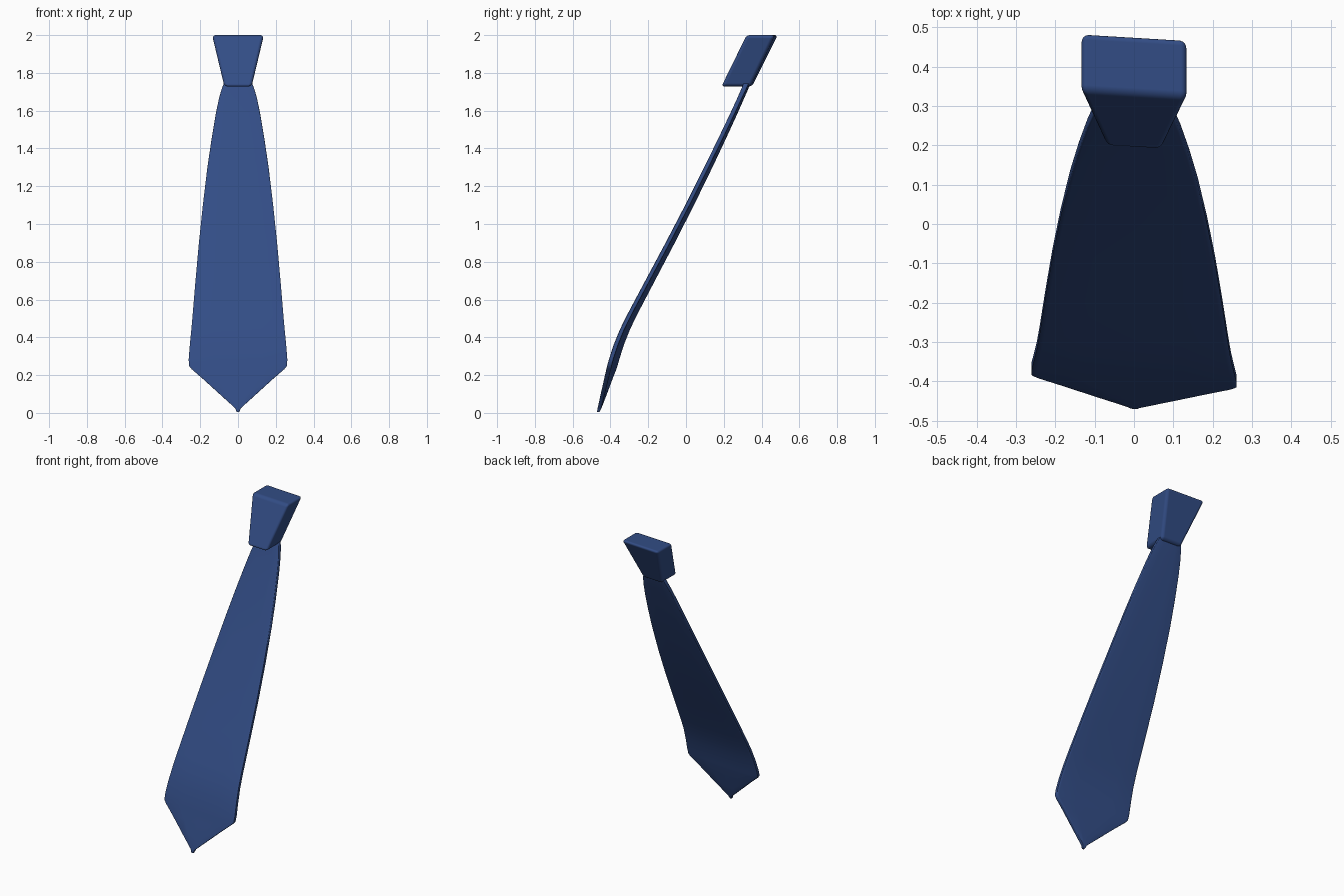
import bpy, bmesh, math

if "Cube" in bpy.data.objects:
    bpy.data.objects.remove(bpy.data.objects["Cube"])

YAW = -0.06  # slight turn of the whole tie around z

blue = bpy.data.materials.new("tie blue")
blue.diffuse_color = (0.032, 0.073, 0.235, 1)
blue.use_nodes = True
blue.node_tree.nodes["Principled BSDF"].inputs["Base Color"].default_value = blue.diffuse_color


def finish(bm, name, angle):
    """Turn a bmesh into a smooth shaded blue object."""
    bmesh.ops.recalc_face_normals(bm, faces=bm.faces)
    mesh = bpy.data.meshes.new(name)
    bm.to_mesh(mesh)
    bm.free()
    mesh.materials.append(blue)
    ob = bpy.data.objects.new(name, mesh)
    bpy.context.collection.objects.link(ob)
    bpy.context.view_layer.objects.active = ob
    ob.select_set(True)
    bpy.ops.object.shade_smooth_by_angle(angle=math.radians(angle))
    ob.select_set(False)
    return ob


def loft(rings):
    """Skin a list of closed point rings and cap both ends."""
    bm = bmesh.new()
    rows = [[bm.verts.new((x, y + YAW * x, z)) for x, y, z in r] for r in rings]
    n = len(rows[0])
    for a, b in zip(rows, rows[1:]):
        for i in range(n):
            j = (i + 1) % n
            bm.faces.new((a[i], a[j], b[j], b[i]))
    bm.faces.new(rows[0])
    bm.faces.new(rows[-1])
    return bm


# Blade: height, centre y, half width, half thickness
stations = [
    (0.004, -0.464, 0.006, 0.006), (0.012, -0.462, 0.010, 0.008),
    (0.024, -0.458, 0.014, 0.010), (0.1, -0.435, 0.098, 0.012),
    (0.18, -0.411, 0.186, 0.013), (0.232, -0.395, 0.246, 0.014),
    (0.25, -0.390, 0.260, 0.014), (0.285, -0.380, 0.261, 0.014),
    (0.36, -0.356, 0.255, 0.014), (0.44, -0.324, 0.247, 0.014),
    (0.52, -0.285, 0.240, 0.014), (0.7, -0.190, 0.225, 0.014),
    (0.9, -0.084, 0.207, 0.014), (1.1, 0.019, 0.186, 0.014),
    (1.3, 0.118, 0.162, 0.014), (1.45, 0.190, 0.140, 0.014),
    (1.58, 0.251, 0.118, 0.014), (1.66, 0.287, 0.102, 0.014),
    (1.71, 0.309, 0.088, 0.015), (1.745, 0.323, 0.075, 0.015),
    (1.77, 0.334, 0.06, 0.014),
]
# Half of the flattened section, mirrored for the back
half = [(-1, 0.7), (-0.985, 0.85), (-0.95, 0.9), (-0.5, 0.97), (0, 1),
        (0.5, 0.97), (0.95, 0.9), (0.985, 0.85), (1, 0.7)]
section = half + [(u, -v) for u, v in reversed(half)]
finish(loft([[(w * u, y - t * v, z) for u, v in section]
             for z, y, w, t in stations]), "blade", 50)

# Knot: leaning block that widens upward, with rounded edges
knot_ends = [(1.728, 0.072, 0.191, 0.346), (2.0, 0.137, 0.328, 0.479)]
knot = finish(loft([[(-w, f, z), (w, f, z), (w, b, z), (-w, b, z)]
                    for z, w, f, b in knot_ends]), "knot", 60)
bevel = knot.modifiers.new("rounded edges", 'BEVEL')
bevel.width = 0.018
bevel.segments = 4
bevel.limit_method = 'NONE'
bevel.harden_normals = True
